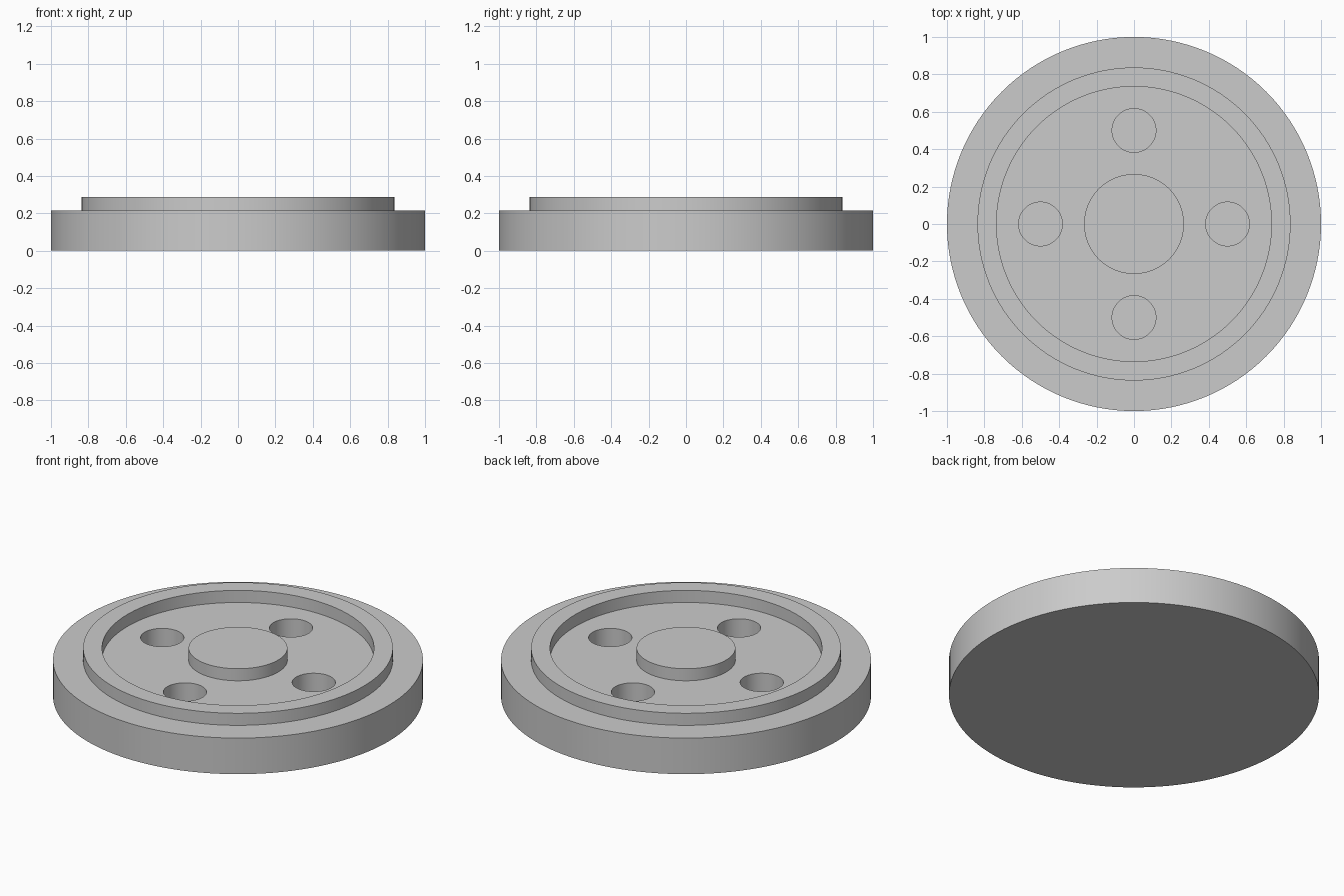
import bpy
import math

SEGMENTS = 128
FLOOR, TOP = 0.215, 0.287

old = bpy.data.objects.get("Cube")
if old:
    bpy.data.objects.remove(old, do_unlink=True)

grey = bpy.data.materials.new("light grey")
grey.use_nodes = True
grey.diffuse_color = (0.6, 0.6, 0.6, 1)
grey.node_tree.nodes["Principled BSDF"].inputs["Base Color"].default_value = (0.6, 0.6, 0.6, 1)


def cylinder(name, radius, bottom, top, x=0, y=0, segments=SEGMENTS):
    bpy.ops.mesh.primitive_cylinder_add(
        vertices=segments, radius=radius, depth=top - bottom,
        location=(x, y, (bottom + top) / 2))
    obj = bpy.context.object
    obj.name = name
    obj.data.materials.append(grey)
    return obj


def combine(target, tool, operation):
    mod = target.modifiers.new(operation.title(), "BOOLEAN")
    mod.operation = operation
    mod.solver = "EXACT"
    mod.object = tool
    bpy.context.view_layer.objects.active = target
    bpy.ops.object.modifier_apply(modifier=mod.name)
    bpy.data.objects.remove(tool, do_unlink=True)


# Wide base with a narrower raised step
wheel = cylinder("wheel_body", 1.0, 0, FLOOR)
combine(wheel, cylinder("step", 0.837, FLOOR - 0.1, TOP), "UNION")

# Recess inside the step leaves a raised rim
combine(wheel, cylinder("recess", 0.735, FLOOR, TOP + 0.1), "DIFFERENCE")

# Central hub, level with the rim
combine(wheel, cylinder("hub", 0.267, FLOOR - 0.1, TOP), "UNION")

# Four blind holes around the hub
for i in range(4):
    angle = i * math.pi / 2
    hole = cylinder("hole", 0.117, 0.072, TOP + 0.1,
                    0.5 * math.cos(angle), 0.5 * math.sin(angle), 64)
    combine(wheel, hole, "DIFFERENCE")

# Smooth walls with crisp edges
bpy.ops.object.select_all(action="DESELECT")
wheel.select_set(True)
bpy.context.view_layer.objects.active = wheel
bpy.ops.object.shade_smooth_by_angle(angle=math.radians(30))
